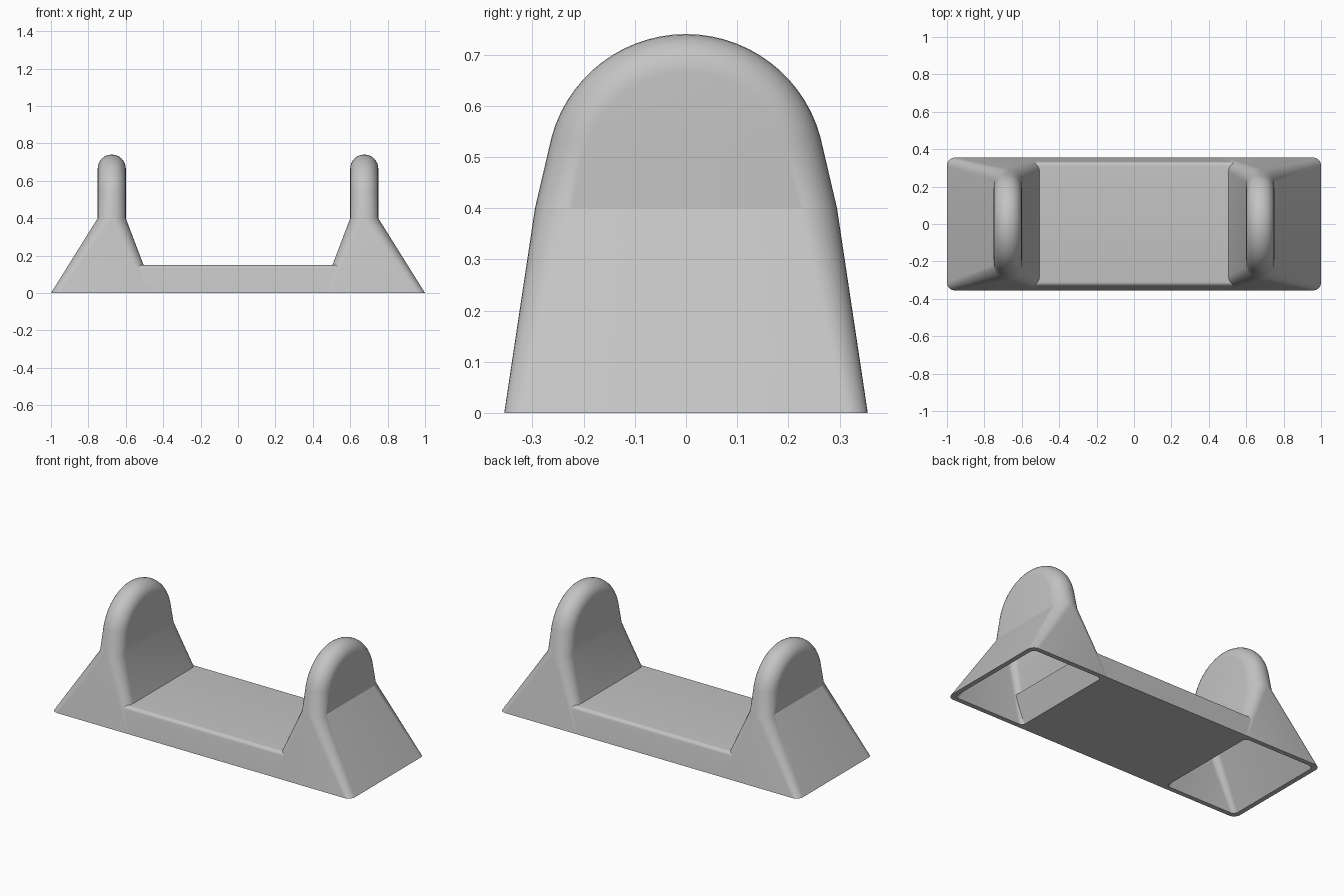
import bpy
import bmesh
from math import sin, cos, pi, radians

if "Cube" in bpy.data.objects:
    bpy.data.objects.remove(bpy.data.objects["Cube"], do_unlink=True)

grey = bpy.data.materials.new("light grey")
grey.use_nodes = True
colour = (0.55, 0.55, 0.55, 1)
grey.diffuse_color = colour
grey.node_tree.nodes["Principled BSDF"].inputs["Base Color"].default_value = colour

SEG = 8            # segments per quarter round
ARC = 28           # segments over the arch
WALL = 0.028       # shell thickness
MID_X, EAR_HALF = 0.675, 0.075
ARCH_Z, ARCH_R = 0.468, 0.272


def finish(name, bm):
    bmesh.ops.recalc_face_normals(bm, faces=bm.faces)
    mesh = bpy.data.meshes.new(name)
    bm.to_mesh(mesh)
    bm.free()
    mesh.materials.append(grey)
    obj = bpy.data.objects.new(name, mesh)
    bpy.context.collection.objects.link(obj)
    bpy.ops.object.select_all(action="DESELECT")
    obj.select_set(True)
    bpy.context.view_layer.objects.active = obj
    bpy.ops.object.shade_smooth_by_angle(angle=radians(30))
    return obj


def skin(bm, wall):
    """Arched support surface, offset inward by wall; returns its foot loop."""
    x_in, x_out = 0.448 + wall * 1.8, 1.0 - wall
    foot_r = 0.042 - wall / 2
    ear_r = EAR_HALF - 0.001 - wall
    rows = []
    for side in (-1, 1):
        for i in range(SEG + 1):
            t = pi / 2 * (i / SEG if side > 0 else i / SEG - 1)
            # foot and ear rounding for this slice
            centre = x_in + foot_r if side < 0 else x_out - foot_r
            foot_x = centre + foot_r * sin(t)
            foot_y = 0.355 - wall - foot_r * (1 - cos(t))
            x = MID_X + side * 0.001 + ear_r * sin(t)
            inset = wall + ear_r * (1 - cos(t))
            pts = [(foot_x, foot_y, 0), (x, 0.295 - inset, 0.4)]
            for k in range(ARC + 1):
                a = radians(15.4) + (pi - radians(30.8)) * k / ARC
                r = ARCH_R - inset
                pts.append((x, r * cos(a), ARCH_Z + r * sin(a)))
            pts += [(x, inset - 0.295, 0.4), (foot_x, -foot_y, 0)]
            rows.append([bm.verts.new(p) for p in pts])
    for a, b in zip(rows, rows[1:]):
        for k in range(len(a) - 1):
            bm.faces.new((a[k], a[k + 1], b[k + 1], b[k]))
    # flat ear faces and slopes
    for row in (rows[0], rows[-1]):
        bm.faces.new(row[1:-1])
        bm.faces.new((row[0], row[1], row[-2], row[-1]))
    return [r[0] for r in rows] + [r[-1] for r in reversed(rows)]


# Hollow arched supports, mirrored to both ends
bm = bmesh.new()
outer, inner = skin(bm, 0), skin(bm, WALL)
for i in range(len(outer)):
    j = (i + 1) % len(outer)
    bm.faces.new((outer[i], outer[j], inner[j], inner[i]))
supports = finish("arched_supports", bm)
mirror = supports.modifiers.new("both_ends", "MIRROR")
mirror.use_axis[0] = True

# Solid deck with rounded upper edges, joining the supports
bm = bmesh.new()
top, r = 0.15, 0.022
half = [(0.3545, 0.0)]
for i in range(SEG + 1):
    a = radians(8) + radians(82) * i / SEG
    half.append((0.3325 - r + r * cos(a), top - r + r * sin(a)))
profile = half + [(-y, z) for y, z in reversed(half)]
ends = [[bm.verts.new((s * (0.5 + 0.45 * z), y, z)) for y, z in profile] for s in (-1, 1)]
for i in range(len(profile)):
    j = (i + 1) % len(profile)
    bm.faces.new((ends[0][i], ends[0][j], ends[1][j], ends[1][i]))
for end in ends:
    bm.faces.new(end)
finish("deck", bm)
